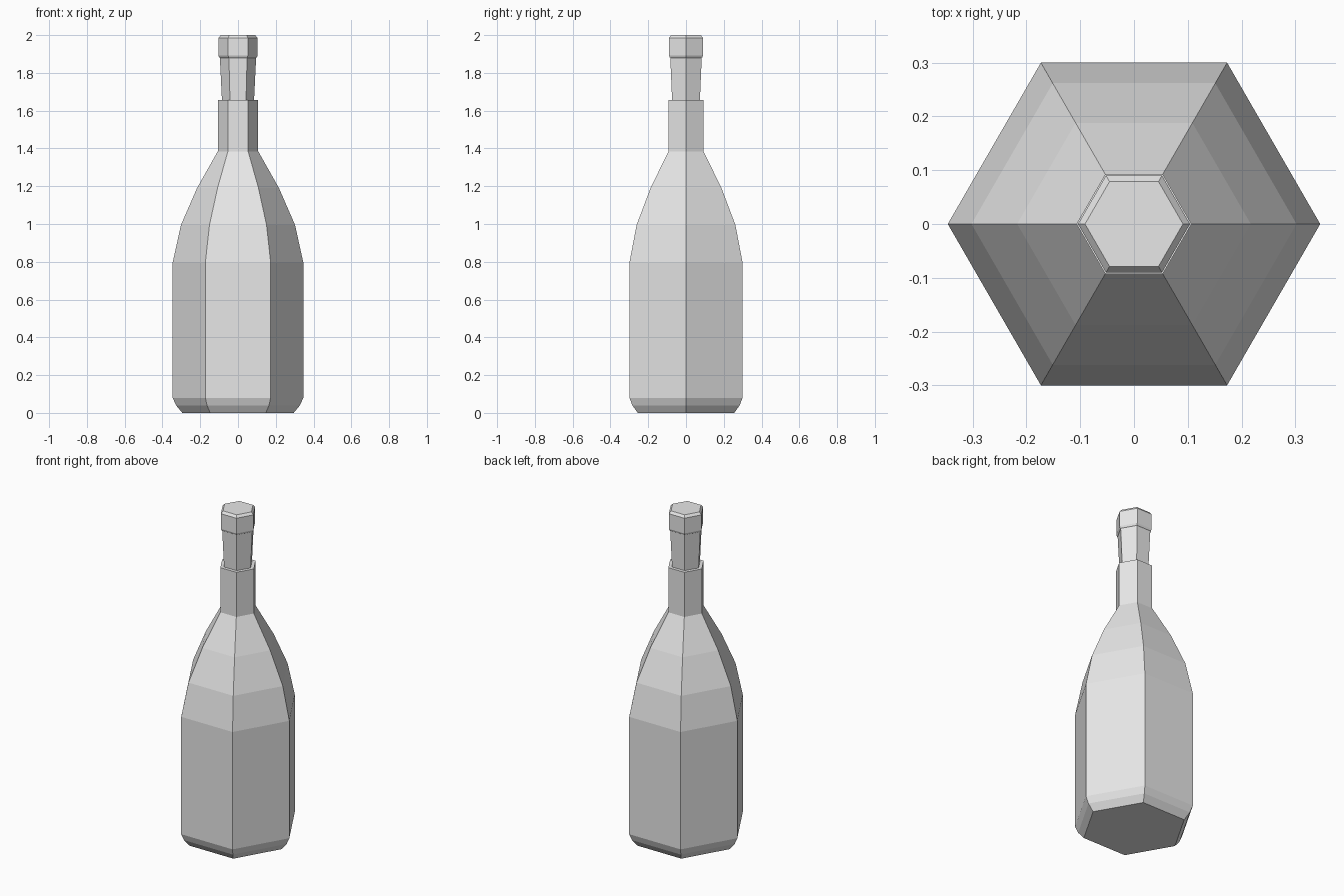
import bpy
import bmesh
from math import cos, sin, tau

SIDES = 6

cube = bpy.data.objects.get("Cube")
if cube:
    bpy.data.objects.remove(cube, do_unlink=True)

# Single plain grey
grey = bpy.data.materials.new("plain_grey")
grey.use_nodes = True
colour = (0.8, 0.8, 0.8, 1)
grey.diffuse_color = colour
grey.node_tree.nodes["Principled BSDF"].inputs["Base Color"].default_value = colour


def turned(name, profile):
    """Closed six-sided solid from (radius, height) pairs, bottom to top."""
    bm = bmesh.new()
    rings = [[bm.verts.new((r * cos(tau * i / SIDES), r * sin(tau * i / SIDES), z))
              for i in range(SIDES)] for r, z in profile]
    for low, high in zip(rings, rings[1:]):
        for i in range(SIDES):
            j = (i + 1) % SIDES
            bm.faces.new((low[i], low[j], high[j], high[i]))
    bm.faces.new(rings[0][::-1])
    bm.faces.new(rings[-1])
    mesh = bpy.data.meshes.new(name)
    bm.to_mesh(mesh)
    bm.free()
    mesh.materials.append(grey)
    obj = bpy.data.objects.new(name, mesh)
    bpy.context.collection.objects.link(obj)
    return obj


# Body with rounded foot, sloping shoulder and straight neck
turned("bottle", [(0.295, 0), (0.328, 0.04), (0.346, 0.08), (0.346, 0.795),
                  (0.302, 0.995), (0.217, 1.19), (0.107, 1.385), (0.107, 1.657)])

# Stopper: tapered plug sunk in the neck, with a bevelled head
turned("stopper", [(0.083, 1.6), (0.085, 1.657), (0.096, 1.88), (0.099, 1.882),
                   (0.104, 1.892), (0.104, 1.985), (0.091, 2.0)])
